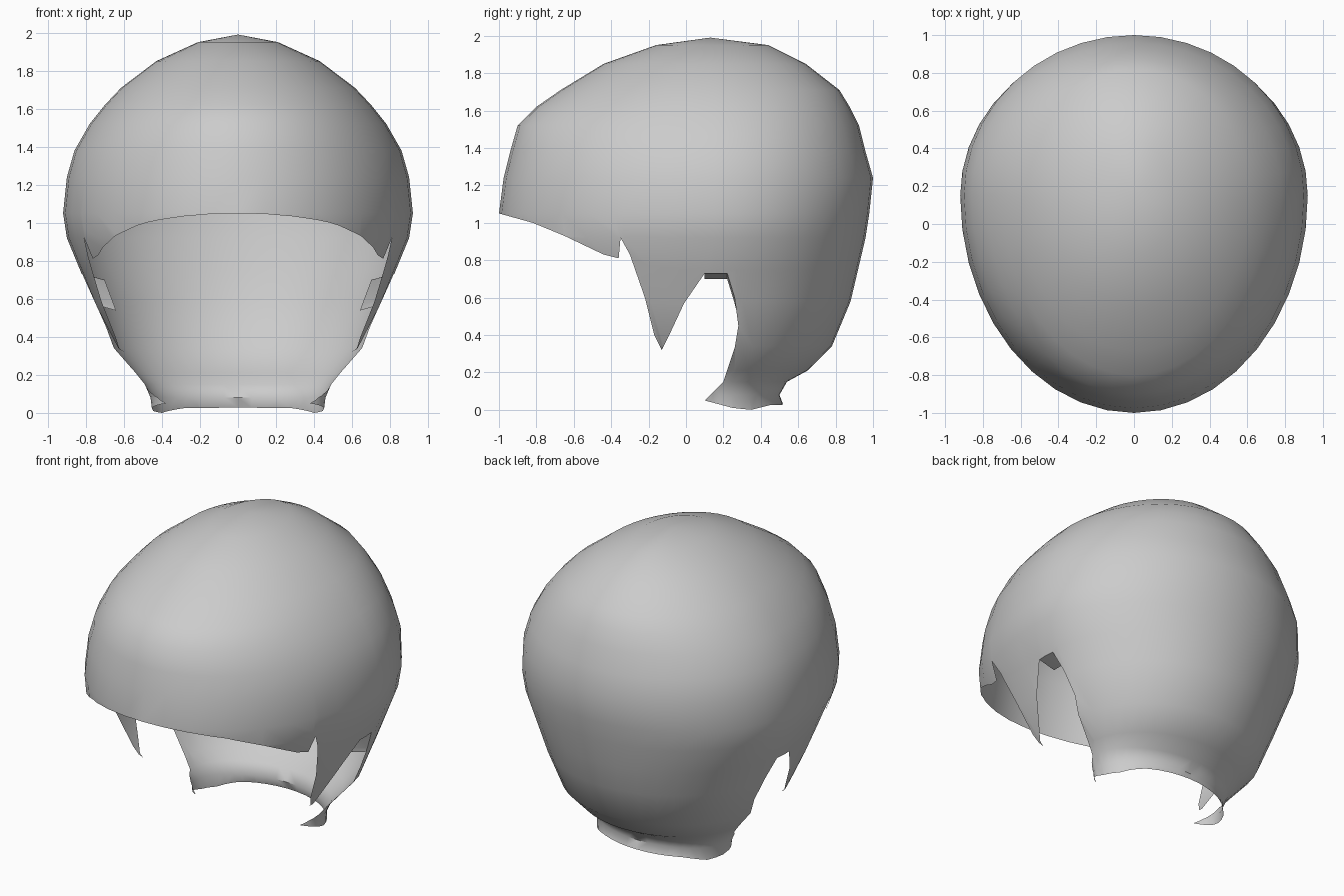
import bpy, bmesh, math
from mathutils import Vector

if "Cube" in bpy.data.objects:
    bpy.data.objects.remove(bpy.data.objects["Cube"])

# Horizontal slices of the hair shell: z, front y, centre y, back y, half width
SLICES = [
    (0.00, 0.02, 0.20, 0.53, 0.45), (0.08, 0.02, 0.20, 0.50, 0.46),
    (0.15, 0.00, 0.20, 0.54, 0.49), (0.21, -0.20, 0.20, 0.65, 0.54),
    (0.34, -0.80, 0.17, 0.78, 0.66), (0.58, -0.95, 0.15, 0.88, 0.76),
    (0.75, -0.98, 0.15, 0.92, 0.83), (0.92, -1.00, 0.15, 0.96, 0.90),
    (1.05, -1.00, 0.15, 0.98, 0.92), (1.24, -0.975, 0.15, 1.00, 0.90),
    (1.38, -0.94, 0.15, 0.96, 0.86), (1.52, -0.90, 0.15, 0.925, 0.78),
    (1.62, -0.80, 0.15, 0.875, 0.70), (1.71, -0.67, 0.14, 0.82, 0.615),
    (1.85, -0.44, 0.13, 0.64, 0.43), (1.95, -0.16, 0.12, 0.44, 0.21),
]
COLS = 40

# Side outline (y, z) of the face, ear and neck opening
OPENING = [
    (-1.2, 1.05), (-1.0, 1.05), (-0.82, 1.0), (-0.65, 0.93), (-0.44, 0.83), (-0.36, 0.81),
    (-0.35, 0.92), (-0.30, 0.83), (-0.22, 0.60), (-0.17, 0.40), (-0.13, 0.32),
    (-0.08, 0.42), (-0.01, 0.57), (0.10, 0.73), (0.22, 0.73), (0.26, 0.60),
    (0.28, 0.45), (0.26, 0.33), (0.20, 0.15), (0.10, 0.05), (0.25, 0.01),
    (0.35, 0.0), (0.45, 0.025), (0.60, 0.03), (0.60, -0.2), (-1.2, -0.2),
]


def inside(y, z):
    hit = False
    for (y1, z1), (y2, z2) in zip(OPENING, OPENING[1:] + OPENING[:1]):
        if (z1 > z) != (z2 > z) and y < y1 + (z - z1) * (y2 - y1) / (z2 - z1):
            hit = not hit
    return hit


# Hair shell: stacked egg-shaped rings closed at the crown
bm = bmesh.new()
rings = []
for z, yf, yc, yb, w in SLICES:
    ring = []
    for i in range(COLS):
        a = math.tau * i / COLS
        c = math.cos(a)
        ring.append(bm.verts.new((w * math.sin(a), yc + c * ((yc - yf) if c < 0 else (yb - yc)), z)))
    rings.append(ring)
for lo, hi in zip(rings, rings[1:]):
    for i in range(COLS):
        j = (i + 1) % COLS
        bm.faces.new((lo[j], lo[i], hi[i], hi[j]))
crown = bm.verts.new((0, 0.13, 1.99))
for i in range(COLS):
    bm.faces.new((rings[-1][(i + 1) % COLS], rings[-1][i], crown))

# Score the shell along the opening outline, then remove the opening
for (y1, z1), (y2, z2) in zip(OPENING, OPENING[1:]):
    near = []
    for f in bm.faces:
        ys = [v.co.y for v in f.verts]
        zs = [v.co.z for v in f.verts]
        if (min(ys) <= max(y1, y2) + 0.001 and max(ys) >= min(y1, y2) - 0.001
                and min(zs) <= max(z1, z2) + 0.001 and max(zs) >= min(z1, z2) - 0.001):
            near.append(f)
    if near:
        geom = near + list({e for f in near for e in f.edges}) + list({v for f in near for v in f.verts})
        bmesh.ops.bisect_plane(bm, geom=geom, dist=1e-5, plane_co=(0, y1, z1),
                               plane_no=Vector((0, z1 - z2, y2 - y1)).normalized())
gone = []
for f in bm.faces:
    c = f.calc_center_median()
    if inside(c.y, c.z):
        gone.append(f)
bmesh.ops.delete(bm, geom=gone, context='FACES')

# Inward lip around the top of each ear arch
arch = [e for e in bm.edges if e.is_boundary
        and all(0.03 < v.co.y < 0.30 and v.co.z > 0.55 for v in e.verts)]
lip = bmesh.ops.extrude_edge_only(bm, edges=arch)
for v in lip['geom']:
    if isinstance(v, bmesh.types.BMVert):
        v.co.x *= 0.86
        v.co.z -= 0.03

bm.normal_update()
mesh = bpy.data.meshes.new("hair")
bm.to_mesh(mesh)
bm.free()
hair = bpy.data.objects.new("hair", mesh)
bpy.context.collection.objects.link(hair)
bpy.context.view_layer.objects.active = hair
hair.select_set(True)
bpy.ops.object.shade_smooth_by_angle(angle=math.radians(50))
